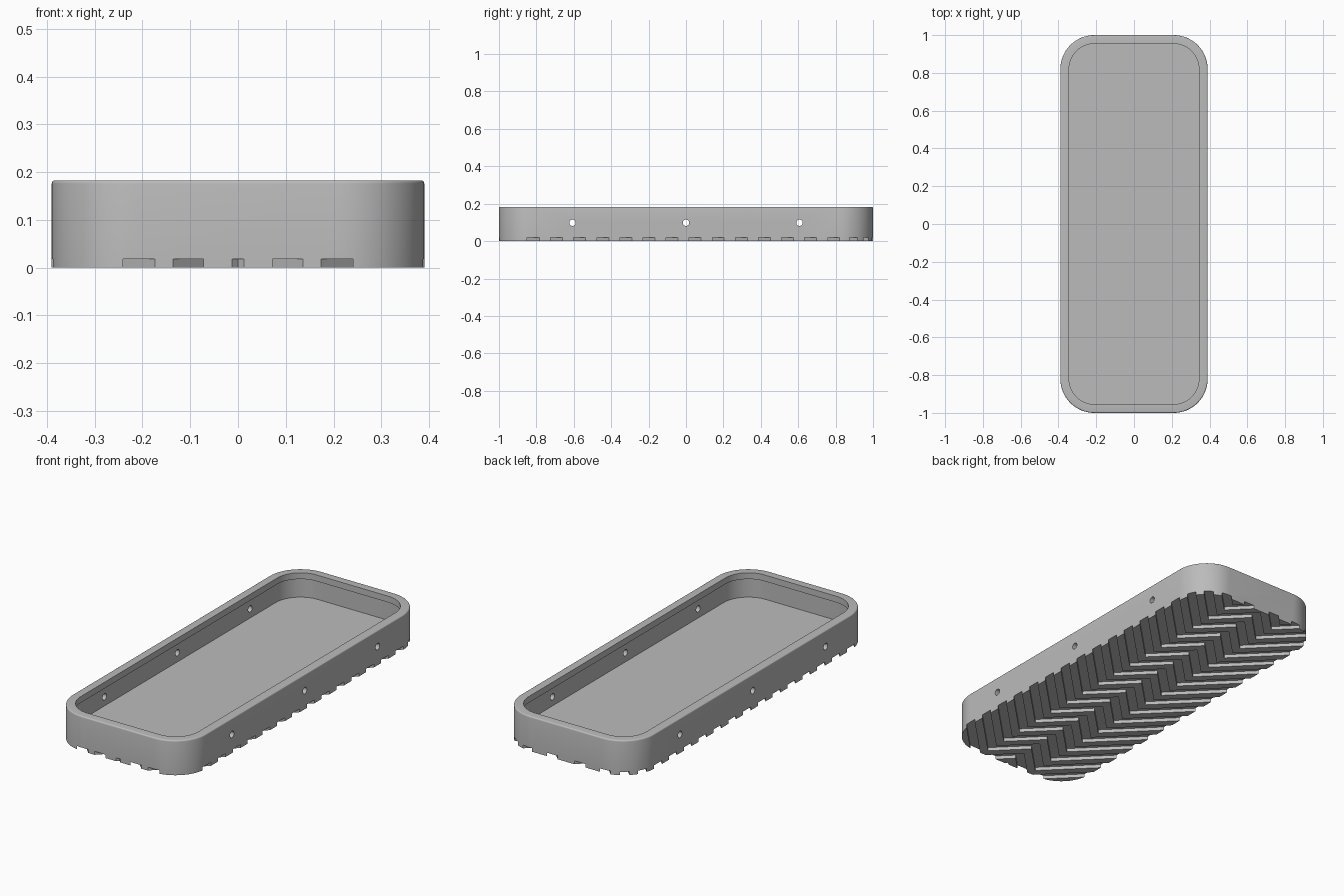
import bpy, bmesh, math
from mathutils import Matrix

if "Cube" in bpy.data.objects:
    bpy.data.objects.remove(bpy.data.objects["Cube"], do_unlink=True)

HX, HY, H, R = 0.39, 1.0, 0.183, 0.18      # half width, half length, height, corner radius
FLOOR, LIP_Z = 0.05, 0.15                  # inner floor, underside of the rim lip
PITCH, WIDTH, DEPTH = 0.1235, 0.064, 0.018 # tread grooves

grey = bpy.data.materials.new("plain grey")
grey.use_nodes = True
grey.diffuse_color = (0.5, 0.5, 0.5, 1)
grey.node_tree.nodes["Principled BSDF"].inputs["Base Color"].default_value = (0.5, 0.5, 0.5, 1)


def rounded_ring(bm, inset, z, seg=16):
    """Ring of vertices along a rounded rectangle."""
    ring = []
    r = R - inset
    for q, (sx, sy) in enumerate([(1, 1), (-1, 1), (-1, -1), (1, -1)]):
        for i in range(seg + 1):
            a = math.radians(90) * (q + i / seg)
            ring.append(bm.verts.new((sx * (HX - R) + r * math.cos(a),
                                      sy * (HY - R) + r * math.sin(a), z)))
    return ring


def make_object(name, bm):
    bmesh.ops.recalc_face_normals(bm, faces=bm.faces)
    mesh = bpy.data.meshes.new(name)
    bm.to_mesh(mesh)
    bm.free()
    mesh.materials.append(grey)
    ob = bpy.data.objects.new(name, mesh)
    bpy.context.collection.objects.link(ob)
    return ob


# Tray body: section of (inset, height) swept round the outline
f = 0.007
section = [(0, 0), (0, H - f)]
section += [(f * (1 - math.cos(t)), H - f + f * math.sin(t))
            for t in (math.radians(22.5 * i) for i in range(1, 5))]
section += [(0.046, H), (0.046, LIP_Z), (0.036, LIP_Z), (0.036, FLOOR)]
bm = bmesh.new()
rings = [rounded_ring(bm, *p) for p in section]
for a, b in zip(rings, rings[1:]):
    for i in range(len(a)):
        j = (i + 1) % len(a)
        bm.faces.new((a[i], a[j], b[j], b[i]))
bm.faces.new(rings[0])
bm.faces.new(rings[-1])
tray = make_object("tray", bm)

# Cutter: zigzag tread grooves
bm = bmesh.new()
zigzag = [(-0.45, 0.14), (-0.155, -0.155), (0, 0), (0.155, -0.155), (0.45, 0.14)]
for k in range(-1, 20):
    y0 = -1.051 + k * PITCH
    outline = [(x, y0 + y) for x, y in zigzag]
    outline += [(x, y0 + y + WIDTH) for x, y in reversed(zigzag)]
    base = bm.faces.new([bm.verts.new((x, y, -0.03)) for x, y in outline])
    top = bmesh.ops.extrude_face_region(bm, geom=[base])["geom"]
    bmesh.ops.translate(bm, vec=(0, 0, 0.03 + DEPTH),
                        verts=[v for v in top if isinstance(v, bmesh.types.BMVert)])
# Cutter: three round holes through both long walls
for y in (-0.607, 0, 0.607):
    bmesh.ops.create_cone(bm, cap_ends=True, segments=24, radius1=0.017, radius2=0.017, depth=1,
                          matrix=Matrix.Translation((0, y, 0.098)) @ Matrix.Rotation(math.pi / 2, 4, 'Y'))
cutter = make_object("groove_cutter", bm)
cutter.hide_render = True

mod = tray.modifiers.new("grooves", 'BOOLEAN')
mod.operation = 'DIFFERENCE'
mod.solver = 'EXACT'
mod.object = cutter
bpy.ops.object.select_all(action='DESELECT')
bpy.context.view_layer.objects.active = tray
tray.select_set(True)
bpy.ops.object.modifier_apply(modifier=mod.name)
bpy.data.objects.remove(cutter, do_unlink=True)
bpy.ops.object.shade_smooth_by_angle(angle=math.radians(30))
